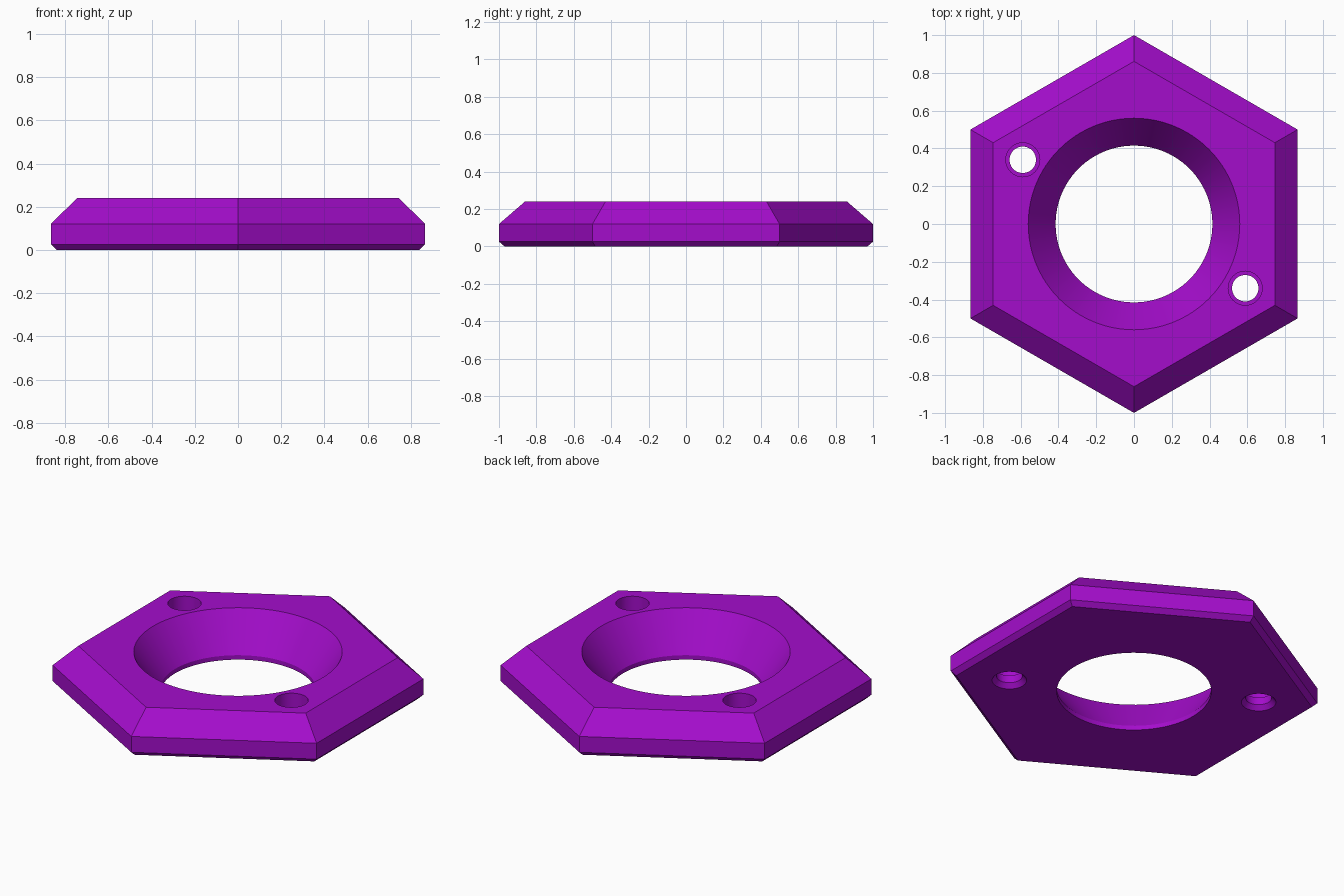
import bpy, bmesh, math

if "Cube" in bpy.data.objects:
    bpy.data.objects.remove(bpy.data.objects["Cube"])


def lofted(name, rings, sides, start=0.0, centre=(0, 0)):
    """Closed solid through (radius, z) rings, each a regular polygon."""
    bm = bmesh.new()
    loops = []
    for r, z in rings:
        loops.append([bm.verts.new((centre[0] + r * math.cos(start + i * math.tau / sides),
                                    centre[1] + r * math.sin(start + i * math.tau / sides), z))
                      for i in range(sides)])
    for a, b in zip(loops, loops[1:]):
        for i in range(sides):
            j = (i + 1) % sides
            bm.faces.new((a[i], a[j], b[j], b[i]))
    bm.faces.new(loops[0][::-1])
    bm.faces.new(loops[-1])
    bmesh.ops.recalc_face_normals(bm, faces=bm.faces)
    mesh = bpy.data.meshes.new(name)
    bm.to_mesh(mesh)
    bm.free()
    obj = bpy.data.objects.new(name, mesh)
    bpy.context.collection.objects.link(obj)
    return obj


purple = bpy.data.materials.new("purple")
purple.diffuse_color = (0.37, 0.004, 0.60, 1)
purple.use_nodes = True
purple.node_tree.nodes["Principled BSDF"].inputs["Base Color"].default_value = purple.diffuse_color

# Hexagonal plate with a wide top chamfer and a small bottom chamfer
plate = lofted("hex_plate", [(0.97, 0), (1.0, 0.026), (1.0, 0.12), (0.861, 0.24)],
               6, math.pi / 2)
plate.data.materials.append(purple)

# Central bore: short straight lip, then a conical flare to the top
cutters = [lofted("bore_cutter", [(0.415, -0.1), (0.415, 0.026), (0.56, 0.24), (0.56, 0.4)], 96)]

# Two opposite screw holes: countersunk below, counterbored above
for angle in (150, -30):
    a = math.radians(angle)
    cutters.append(lofted("screw_hole_cutter",
                          [(0.093, -0.1), (0.093, 0), (0.07, 0.026), (0.07, 0.07),
                           (0.09, 0.07), (0.09, 0.4)],
                          48, centre=(0.68 * math.cos(a), 0.68 * math.sin(a))))

bpy.context.view_layer.objects.active = plate
plate.select_set(True)
for cutter in cutters:
    cutter.hide_render = True
    cutter.data.materials.append(purple)
    mod = plate.modifiers.new("cut", 'BOOLEAN')
    mod.operation = 'DIFFERENCE'
    mod.solver = 'EXACT'
    mod.object = cutter
    bpy.ops.object.modifier_apply(modifier=mod.name)
    bpy.data.objects.remove(cutter)

bpy.ops.object.shade_smooth_by_angle(angle=math.radians(25))
